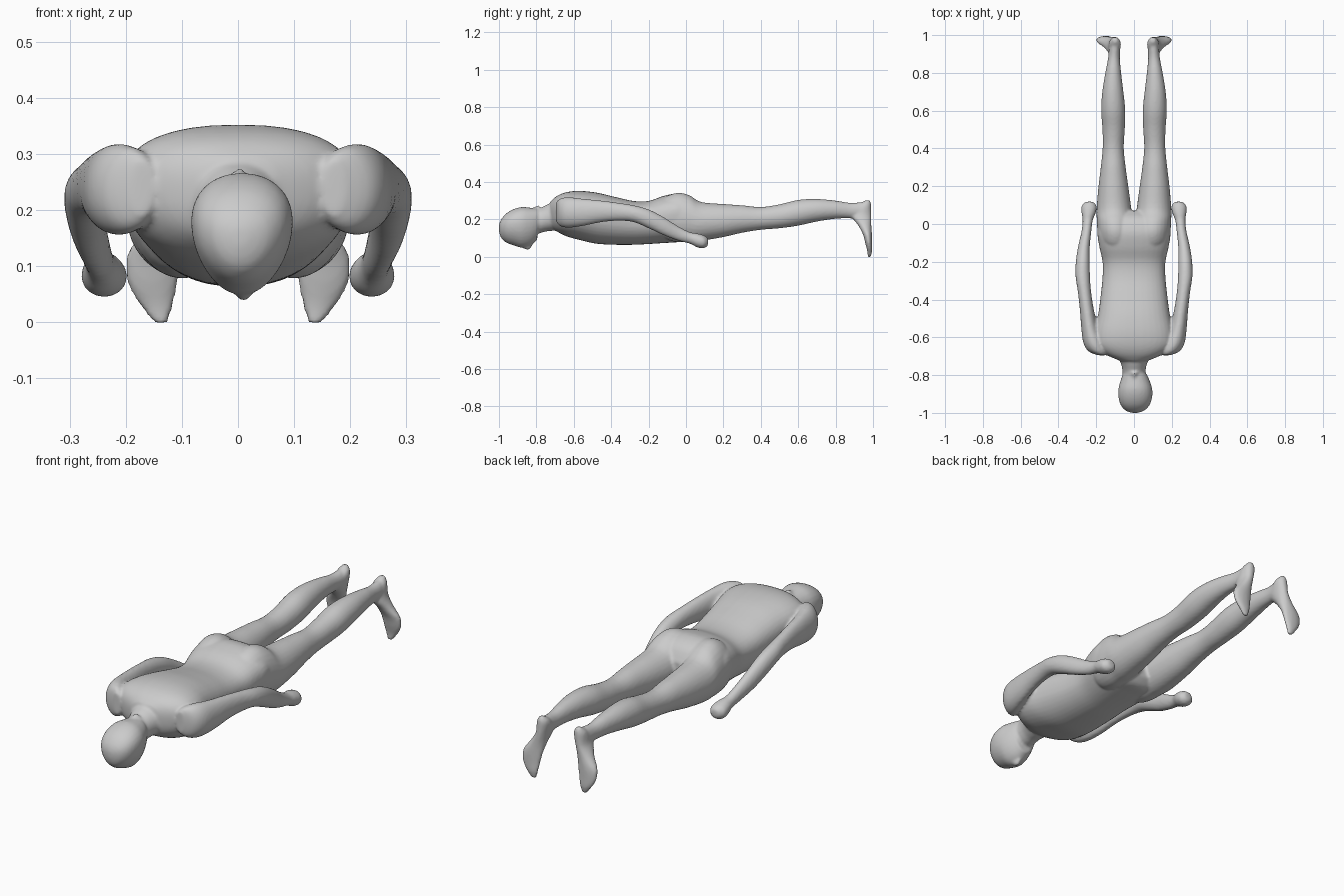
import bpy, bmesh, math
from mathutils import Vector

bm = bmesh.new()


def spline(rows, steps=4):
    """Catmull-Rom smoothing of a list of section rows."""
    out = []
    for i in range(len(rows) - 1):
        a, b = rows[max(i - 1, 0)], rows[i]
        c, d = rows[i + 1], rows[min(i + 2, len(rows) - 1)]
        for k in range(steps):
            t = k / steps
            out.append([0.5 * (2 * q + (r - p) * t + (2 * p - 5 * q + 4 * r - s) * t * t
                               + (3 * q - p - 3 * r + s) * t ** 3)
                        for p, q, r, s in zip(a, b, c, d)])
    return out + [rows[-1]]


def loft(rows, axis='y', side=1, taper=0.0, n=28, power=1.0):
    """Skin oval sections: (position, centre x, centre 2, radius x, radius 2)."""
    rings = []
    for p, cx, c2, rx, r2 in spline(rows):
        ring = []
        for i in range(n):
            a = 2 * math.pi * i / n
            ca, sa = math.cos(a), math.sin(a)
            ca = math.copysign(abs(ca) ** power, ca)
            sa2 = math.copysign(abs(sa) ** power, sa)
            x = side * (cx + max(rx, .002) * ca * (1 + taper * sa))
            o = c2 + max(r2, .002) * sa2
            ring.append(bm.verts.new((x, p, o) if axis == 'y' else (x, o, p)))
        rings.append(ring)
    for r, s in zip(rings, rings[1:]):
        for i in range(n):
            bm.faces.new((r[i], r[(i + 1) % n], s[(i + 1) % n], s[i]))
    bm.faces.new(rings[0])
    bm.faces.new(rings[-1])


def span(y, cx, lo, hi, rx):
    return (y, cx, (lo + hi) / 2, rx, (hi - lo) / 2)


# Torso, from neck base to seat
loft([span(-.725, 0, .16, .295, .07), span(-.69, 0, .135, .325, .15),
      span(-.64, 0, .11, .345, .20), span(-.57, 0, .09, .352, .205),
      span(-.48, 0, .07, .343, .188), span(-.38, 0, .064, .32, .175),
      span(-.28, 0, .064, .298, .165), span(-.2, 0, .068, .298, .165),
      span(-.12, 0, .073, .325, .182), span(-.04, 0, .078, .337, .192),
      span(.03, 0, .085, .31, .17), span(.07, 0, .12, .25, .10)],
     taper=.12, power=.85, n=40)

# Head and neck
loft([span(-1, .004, .135, .17, .015), span(-.988, .005, .1, .2, .048),
      span(-.96, .006, .075, .232, .074), span(-.92, .007, .06, .255, .087),
      span(-.875, .007, .048, .266, .088), span(-.83, .006, .06, .262, .076),
      span(-.795, .004, .09, .258, .062)], taper=.2, power=.95)
loft([span(-.86, 0, .13, .25, .05), span(-.79, 0, .125, .258, .06),
      span(-.75, 0, .135, .275, .066), span(-.70, 0, .14, .30, .085),
      span(-.66, 0, .15, .325, .10)])

# Nose and brow
for y, z, r in ((-.855, .06, .018), (-.845, .05, .012)):
    loft([(y - .035, .01, z + .01, .006, .008), (y, .01, z, r, r * 1.2),
          (y + .022, .01, z + .012, .006, .006)], n=12)

for s in (1, -1):
    # Shoulder, arm and fist
    loft([span(-.695, .17, .19, .29, .02), span(-.675, .19, .165, .31, .05),
          span(-.63, .212, .155, .318, .056), span(-.55, .235, .165, .31, .044),
          span(-.45, .25, .185, .30, .037), span(-.36, .262, .192, .288, .035),
          span(-.28, .271, .185, .275, .038), span(-.2, .271, .152, .253, .037),
          span(-.12, .265, .115, .212, .031), span(-.04, .252, .085, .162, .026),
          span(.02, .245, .07, .132, .027), span(.06, .24, .05, .125, .038),
          span(.095, .238, .045, .115, .040), span(.118, .236, .06, .10, .02)],
         side=s)
    # Buttock, thigh, knee, calf and heel
    loft([span(-.14, .09, .12, .29, .05), span(-.1, .095, .09, .325, .085),
          span(-.04, .098, .078, .342, .095), span(.02, .102, .08, .328, .095),
          span(.08, .106, .085, .293, .092), span(.2, .109, .105, .282, .079),
          span(.3, .11, .128, .275, .066), span(.4, .11, .144, .266, .056),
          span(.5, .108, .152, .28, .059), span(.6, .11, .166, .304, .064),
          span(.7, .112, .188, .309, .056), span(.8, .11, .203, .3, .042),
          span(.88, .106, .205, .288, .031), span(.94, .102, .2, .292, .030),
          span(.975, .10, .22, .29, .022)], side=s)
    # Foot, toes hanging down and turned outward
    loft([(.302, .1, .972, .012, .012), (.275, .1, .955, .03, .035),
          (.22, .107, .938, .032, .053), (.17, .126, .955, .039, .036),
          (.12, .148, .97, .05, .024), (.07, .152, .977, .045, .018),
          (.03, .145, .982, .03, .013), (-.002, .137, .98, .012, .008)],
         axis='z', side=s)

# Stand-up tuft of hair at the nape
tuft = [bm.verts.new(v) for v in ((-.045, -.79, .24), (.045, -.79, .24),
                                  (0, -.845, .25), (.003, -.785, .28))]
for f in ((0, 1, 2), (0, 3, 1), (1, 3, 2), (2, 3, 0)):
    bm.faces.new([tuft[i] for i in f])

bmesh.ops.recalc_face_normals(bm, faces=bm.faces)
mesh = bpy.data.meshes.new("body")
bm.to_mesh(mesh)
bm.free()
body = bpy.data.objects.new("body", mesh)
bpy.context.collection.objects.link(body)

# Fuse the parts into one skin
fuse = body.modifiers.new("fuse", 'REMESH')
fuse.mode = 'VOXEL'
fuse.voxel_size = .007
fuse.use_smooth_shade = True
soften = body.modifiers.new("soften", 'SMOOTH')
soften.factor = .5
soften.iterations = 5
